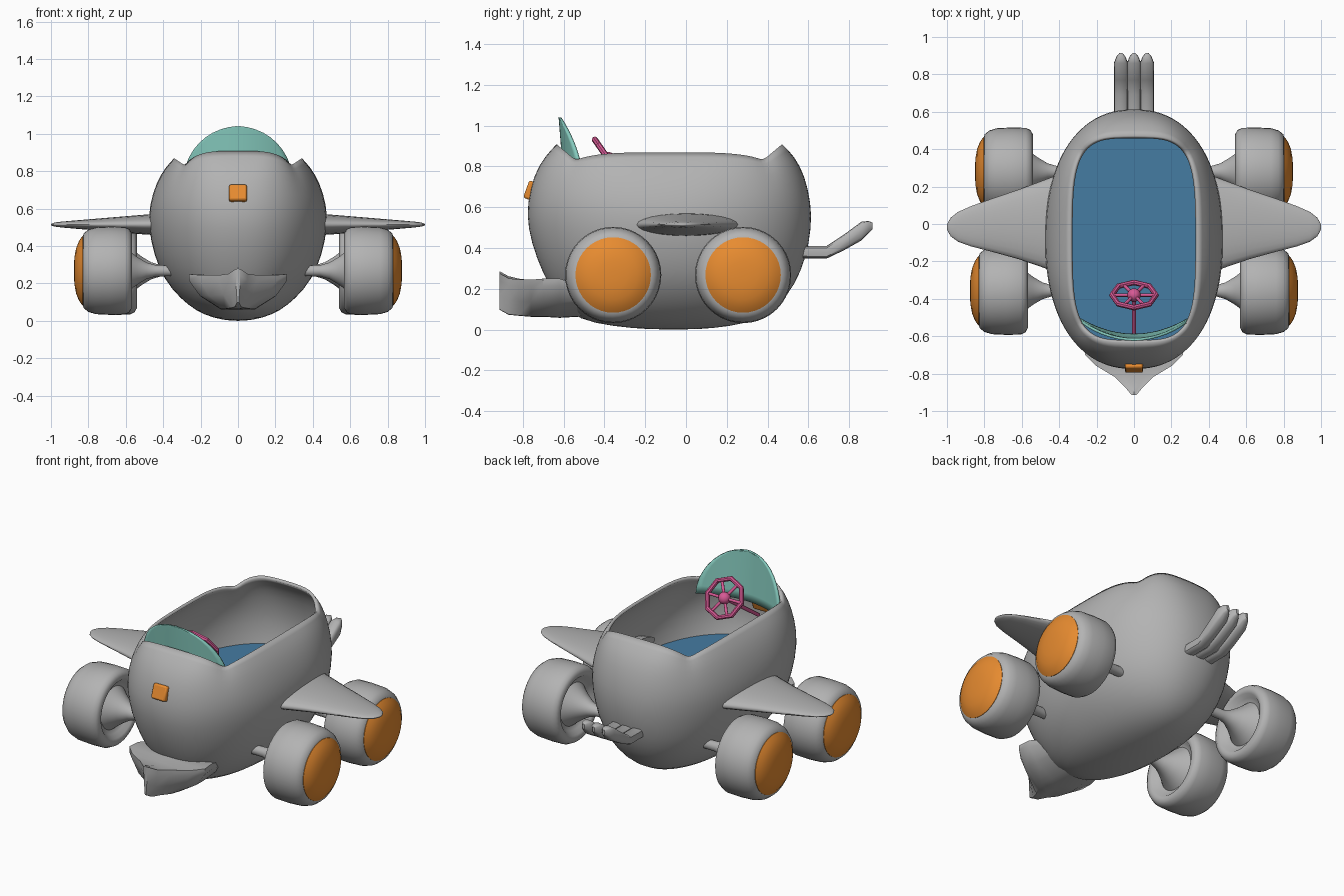
import bpy, bmesh, math
from mathutils import Vector

if "Cube" in bpy.data.objects:
    bpy.data.objects.remove(bpy.data.objects["Cube"])


def colour(name, rgb):
    m = bpy.data.materials.new(name)
    m.diffuse_color = (*rgb, 1)
    m.use_nodes = True
    m.node_tree.nodes["Principled BSDF"].inputs["Base Color"].default_value = m.diffuse_color
    return m


GREY = colour("grey", (0.45, 0.45, 0.45))
BLUE = colour("blue", (0.06, 0.20, 0.36))
ORANGE = colour("orange", (0.80, 0.26, 0.03))
TEAL = colour("teal", (0.24, 0.60, 0.52))
PINK = colour("pink", (0.68, 0.10, 0.30))


def finish(ob, name, mat, angle=40):
    ob.name = name
    ob.data.materials.append(mat)
    bpy.ops.object.select_all(action='DESELECT')
    ob.select_set(True)
    bpy.context.view_layer.objects.active = ob
    bpy.ops.object.shade_smooth_by_angle(angle=math.radians(angle))
    return ob


def loft(name, rings, mat, angle=40, cap_start=True, cap_end=True):
    """Skin a list of closed rings with quads and cap the ends."""
    bm = bmesh.new()
    vs = [[bm.verts.new(p) for p in r] for r in rings]
    n = len(vs[0])
    for a, b in zip(vs, vs[1:]):
        for i in range(n):
            j = (i + 1) % n
            bm.faces.new((a[i], a[j], b[j], b[i]))
    if cap_start:
        bm.faces.new(vs[0])
    if cap_end:
        bm.faces.new(vs[-1])
    bmesh.ops.recalc_face_normals(bm, faces=bm.faces)
    me = bpy.data.meshes.new(name)
    bm.to_mesh(me)
    bm.free()
    ob = bpy.data.objects.new(name, me)
    bpy.context.collection.objects.link(ob)
    return finish(ob, name, mat, angle)


def circle(n):
    return [(math.cos(2 * math.pi * i / n), math.sin(2 * math.pi * i / n)) for i in range(n)]


def lathe_x(name, profile, side, y, z, mat, n=40, angle=40):
    return loft(name, [[(side * x, y + r * c, z + r * s) for c, s in circle(n)]
                       for x, r in profile], mat, angle)


def rod(name, p, q, r, mat, n=8):
    d = Vector(q) - Vector(p)
    bpy.ops.mesh.primitive_cylinder_add(vertices=n, radius=r, depth=d.length,
                                        location=(Vector(p) + Vector(q)) / 2)
    ob = bpy.context.object
    ob.rotation_euler = d.to_track_quat('Z', 'Y').to_euler()
    return finish(ob, name, mat, 50)


# Egg-shaped open body: superellipse rings, rim dips at its four corners
def body_ring(z, hx, yf, yb, n, count=48):
    pts = []
    for c, s in circle(count):
        x = math.copysign(abs(c) ** (2 / n), c) * hx
        y = (yf + yb) / 2 + math.copysign(abs(s) ** (2 / n), s) * (yb - yf) / 2
        k = c * c - s * s
        rim = 0.83 + (0.04 if k > 0 else 0.08) * abs(k) ** 0.8
        zz = z if z <= 0.62 else 0.62 + (z - 0.62) * (rim - 0.62) / 0.25
        pts.append((x, y, zz))
    return pts


levels = [(0.0, .04, -.16, .04, 2), (.015, .13, -.36, .22, 2), (.05, .22, -.53, .36, 2.1),
          (.12, .31, -.61, .46, 2.2), (.22, .395, -.675, .535, 2.2), (.35, .45, -.735, .59, 2.2),
          (.5, .48, -.778, .617, 2.2), (.62, .475, -.78, .615, 2.3), (.74, .437, -.748, .583, 2.5),
          (.82, .39, -.692, .532, 3), (.87, .342, -.635, .472, 3.8)]
body = loft("body_shell", [body_ring(*l) for l in levels], GREY, 60, cap_end=False)
sub = body.modifiers.new("smooth", 'SUBSURF')
sub.levels = sub.render_levels = 1
sol = body.modifiers.new("wall", 'SOLIDIFY')
sol.thickness = 0.018
sol.offset = -1

# Cockpit floor
loft("cockpit_floor", [body_ring(.432, .452, -.742, .588, 2.2),
                       body_ring(.44, .452, -.742, .588, 2.2)], BLUE)

# Wheels with flared axles and domed hub caps
wheel = [(.30, .028), (.44, .03), (.49, .045), (.54, .075), (.58, .105), (.61, .13), (.60, .155),
         (.575, .175), (.568, .20), (.58, .222), (.605, .234), (.68, .236), (.76, .232),
         (.80, .22), (.825, .20), (.83, .183), (.82, .17)]
cap = [(.815, .185), (.832, .185), (.85, .16), (.866, .12), (.875, .07), (.877, .02)]
for side, sn in ((1, "right"), (-1, "left")):
    for y, off, fn in ((-.357, 0, "front"), (.28, -.027, "rear")):
        lathe_x(f"{fn}_{sn}_wheel", [(x + off, r) for x, r in wheel], side, y, .268, GREY, 40, 50)
        lathe_x(f"{fn}_{sn}_hub_cap", [(x + off, r) for x, r in cap], side, y, .268, ORANGE)

    # Wing: tapering ellipse sections (x, centre y, half depth, half height)
    secs = [(.40, 0, .265, .058), (.50, 0, .228, .053), (.62, -.002, .185, .043),
            (.75, -.006, .145, .032), (.87, -.012, .108, .022), (.94, -.015, .08, .016),
            (.98, -.016, .05, .011), (.996, -.016, .022, .006), (1.0, -.016, .006, .003)]
    loft(f"{sn}_wing", [[(side * x, yc + hy * c, .515 + hz * s) for c, s in circle(24)]
                        for x, yc, hy, hz in secs], GREY, 60)

# Bill-shaped front bumper: sections (y, half width, top, side top, bottom)
bill = [(-.45, .22, .20, .20, .07), (-.62, .255, .25, .25, .06), (-.70, .262, .25, .25, .065),
        (-.76, .20, .243, .245, .065), (-.82, .10, .25, .245, .07), (-.87, .05, .262, .252, .075),
        (-.915, .012, .287, .277, .10)]
rings = []
for y, w, zt, zs, zb in bill:
    half = [(.5 * w, (zt + zs) / 2 - .006), (w, zs), (w, zs - .035),
            (.78 * w, zb + .07), (.35 * w, zb)]
    rings.append([(0, y, zt)] + [(x, y, z) for x, z in half] + [(0, y, zb - .002)]
                 + [(-x, y, z) for x, z in reversed(half)])
loft("front_bumper", rings, GREY, 50)

# Tail: three feathers side by side (y, z, half width, half height)
tail = [(.50, .38, .036, .03), (.69, .38, .036, .031), (.77, .425, .037, .038),
        (.86, .483, .038, .046), (.895, .503, .024, .03), (.914, .508, .008, .016)]
for i in (-1, 0, 1):
    loft(f"tail_feather_{i + 2}",
         [[(i * .07 + hw * math.copysign(abs(c) ** .6, c), y,
            z + hz * math.copysign(abs(s) ** .6, s)) for c, s in circle(12)]
          for y, z, hw, hz in tail], GREY, 40)

# Windscreen: half disc bent around the front rim
bm = bmesh.new()
rows, cols = 10, 20
grid = []
for r in range(rows + 1):
    z = .74 + .30 * math.sin(r / rows * math.pi / 2)
    w = max(.29 * math.cos(r / rows * math.pi / 2), .004)
    line = []
    for c in range(cols + 1):
        x = w * (2 * c / cols - 1)
        line.append(bm.verts.new((x, -.60 + 1.0 * x * x - .08 * (z - .82), z)))
    grid.append(line)
for a, b in zip(grid, grid[1:]):
    for c in range(cols):
        bm.faces.new((a[c], a[c + 1], b[c + 1], b[c]))
me = bpy.data.meshes.new("windscreen")
bm.to_mesh(me)
bm.free()
screen = bpy.data.objects.new("windscreen", me)
bpy.context.collection.objects.link(screen)
finish(screen, "windscreen", TEAL)
sol = screen.modifiers.new("glass", 'SOLIDIFY')
sol.thickness = 0.014
sol.offset = 0

# Steering wheel: octagonal ring, six spokes, hub and column
hub = Vector((0, -.38, .835))
axis = Vector((0, .82, .57)).normalized()
up = Vector((0, -.57, .82)).normalized()
right = Vector((1, 0, 0))
bpy.ops.mesh.primitive_torus_add(major_segments=8, minor_segments=8, major_radius=.118,
                                 minor_radius=.015, location=hub)
ring = bpy.context.object
ring.rotation_euler = axis.to_track_quat('Z', 'Y').to_euler()
finish(ring, "steering_ring", PINK, 35)
for i in range(6):
    a = i * math.pi / 3
    rod(f"steering_spoke_{i + 1}", hub, hub + (right * math.cos(a) + up * math.sin(a)) * .113,
        .009, PINK)
bpy.ops.mesh.primitive_uv_sphere_add(segments=16, ring_count=10, radius=.036, location=hub)
finish(bpy.context.object, "steering_hub", PINK)
rod("steering_column", hub, hub - axis * .41, .011, PINK)

# Nose lamp
bpy.ops.mesh.primitive_cube_add(size=1, location=(0, -.748, .677))
lamp = bpy.context.object
lamp.scale = (.096, .075, .09)
lamp.rotation_euler = (math.radians(-20), 0, 0)
bpy.ops.object.transform_apply(location=False, rotation=False, scale=True)
finish(lamp, "nose_lamp", ORANGE, 30)
bev = lamp.modifiers.new("bevel", 'BEVEL')
bev.width = .01
bev.segments = 2
